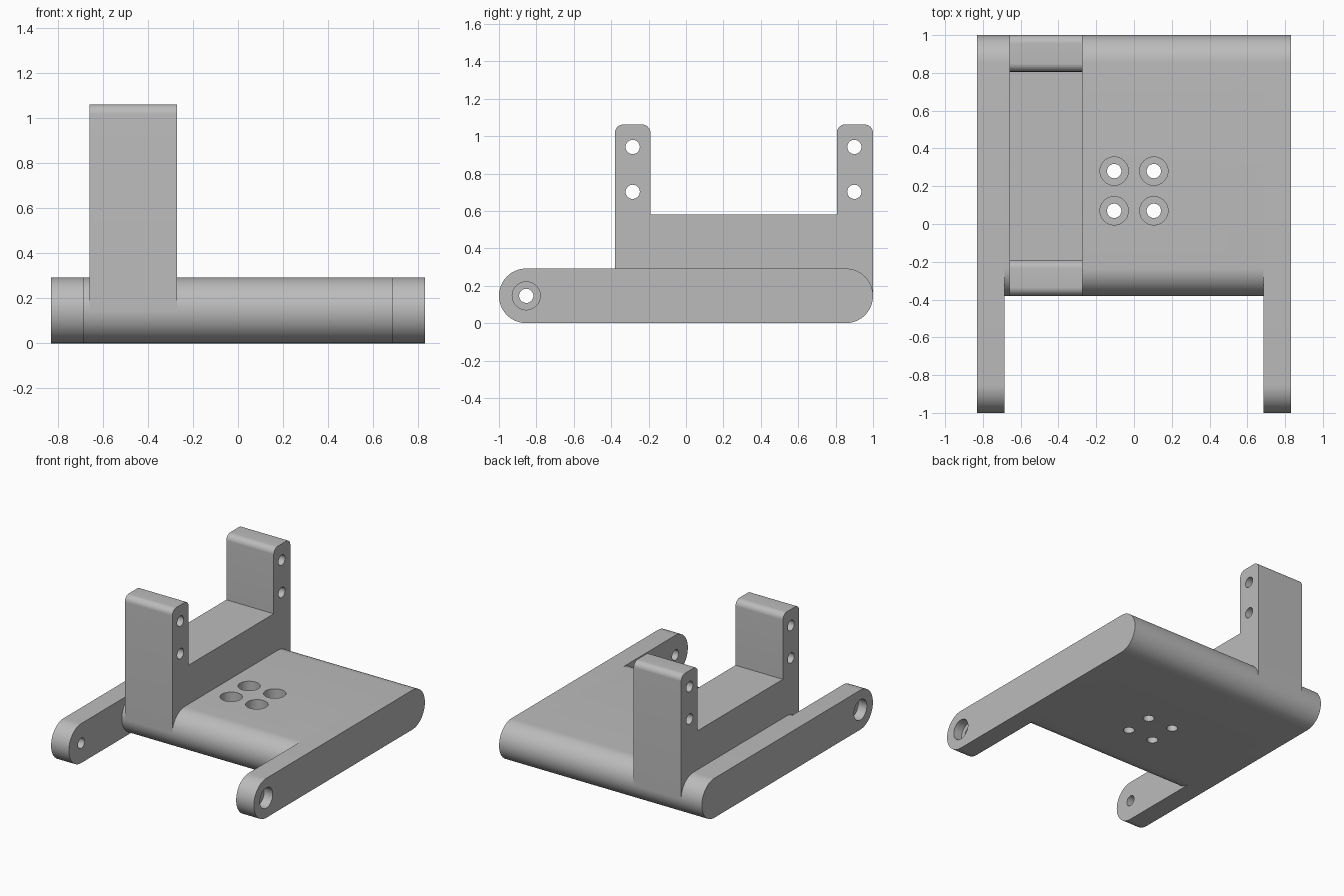
import bpy, bmesh, math
from mathutils import Matrix, Vector

if "Cube" in bpy.data.objects:
    bpy.data.objects.remove(bpy.data.objects["Cube"], do_unlink=True)

grey = bpy.data.materials.new("matte grey")
grey.use_nodes = True
colour = (0.5, 0.5, 0.5, 1)
grey.diffuse_color = colour
grey.node_tree.nodes["Principled BSDF"].inputs["Base Color"].default_value = colour

R = 0.146          # half thickness of plate and arms
HOLE, BORE = 0.038, 0.075
ARM_IN, ARM_OUT = 0.685, 0.83


def arc(cy, cz, r, start, end, steps):
    """Points on an arc in the y-z plane, angles in degrees."""
    angles = [math.radians(start + (end - start) * i / steps) for i in range(steps + 1)]
    return [(cy + r * math.cos(a), cz + r * math.sin(a)) for a in angles]


def extrude_x(name, profile, x0, x1):
    """Solid with a y-z profile running from x0 to x1."""
    bm = bmesh.new()
    face = bm.faces.new([bm.verts.new((x0, y, z)) for y, z in profile])
    moved = bmesh.ops.extrude_face_region(bm, geom=[face])["geom"]
    verts = [g for g in moved if isinstance(g, bmesh.types.BMVert)]
    bmesh.ops.translate(bm, verts=verts, vec=(x1 - x0, 0, 0))
    bmesh.ops.recalc_face_normals(bm, faces=bm.faces)
    mesh = bpy.data.meshes.new(name)
    bm.to_mesh(mesh)
    bm.free()
    mesh.materials.append(grey)
    obj = bpy.data.objects.new(name, mesh)
    bpy.context.collection.objects.link(obj)
    return obj


def activate(obj):
    bpy.ops.object.select_all(action="DESELECT")
    obj.select_set(True)
    bpy.context.view_layer.objects.active = obj


def drill(obj, start, end, radius):
    """Cut a round hole between two points."""
    a, b = Vector(start), Vector(end)
    bm = bmesh.new()
    turn = (b - a).to_track_quat("Z", "Y").to_matrix().to_4x4()
    bmesh.ops.create_cone(bm, cap_ends=True, segments=40, radius1=radius, radius2=radius,
                          depth=(b - a).length, matrix=Matrix.Translation((a + b) / 2) @ turn)
    mesh = bpy.data.meshes.new("cutter")
    bm.to_mesh(mesh)
    bm.free()
    mesh.materials.append(grey)
    cutter = bpy.data.objects.new("cutter", mesh)
    cutter.hide_render = True
    bpy.context.collection.objects.link(cutter)
    mod = obj.modifiers.new("hole", "BOOLEAN")
    mod.operation, mod.solver, mod.object = "DIFFERENCE", "EXACT", cutter
    activate(obj)
    bpy.ops.object.modifier_apply(modifier=mod.name)
    bpy.data.objects.remove(cutter, do_unlink=True)


def stadium(y0, y1):
    return arc(y1 - R, R, R, -90, 90, 32) + arc(y0 + R, R, R, 90, 270, 32)


# Base plate with four counterbored screw holes
plate = extrude_x("base_plate", stadium(-0.38, 1), -ARM_IN, ARM_IN)
for x in (-0.105, 0.105):
    for y in (0.07, 0.28):
        drill(plate, (x, y, -0.1), (x, y, 0.4), HOLE)
        drill(plate, (x, y, 0.14), (x, y, 0.4), BORE)

# Side arms with a pivot hole counterbored from outside
arms = []
for side, label in ((1, "left"), (-1, "right")):
    arm = extrude_x(label + "_arm", stadium(-1, 1), side * ARM_IN, side * ARM_OUT)
    y = -1 + R
    drill(arm, (side * 0.6, y, R), (side * 0.9, y, R), HOLE)
    drill(arm, (side * 0.76, y, R), (side * 0.9, y, R), BORE)
    arms.append(arm)

# U-shaped bracket: low wall with a rounded post at each end
TOP, WALL, C = 1.062, 0.58, 0.045


def post_top(y0, y1):
    return arc(y1 - C, TOP - C, C, 0, 90, 10) + arc(y0 + C, TOP - C, C, 90, 180, 10)


profile = ([(-0.38, R), (1, R)] + post_top(0.806, 1)
           + [(0.806, WALL), (-0.19, WALL)] + post_top(-0.38, -0.19))
bracket = extrude_x("bracket", profile, -0.66, -0.272)
for y in (-0.285, 0.9):
    for z in (0.702, 0.942):
        drill(bracket, (-0.8, y, z), (-0.1, y, z), HOLE)

# Smooth the round surfaces, keep the edges sharp
for obj in [plate, bracket] + arms:
    activate(obj)
    bpy.ops.object.shade_smooth_by_angle(angle=math.radians(30))
